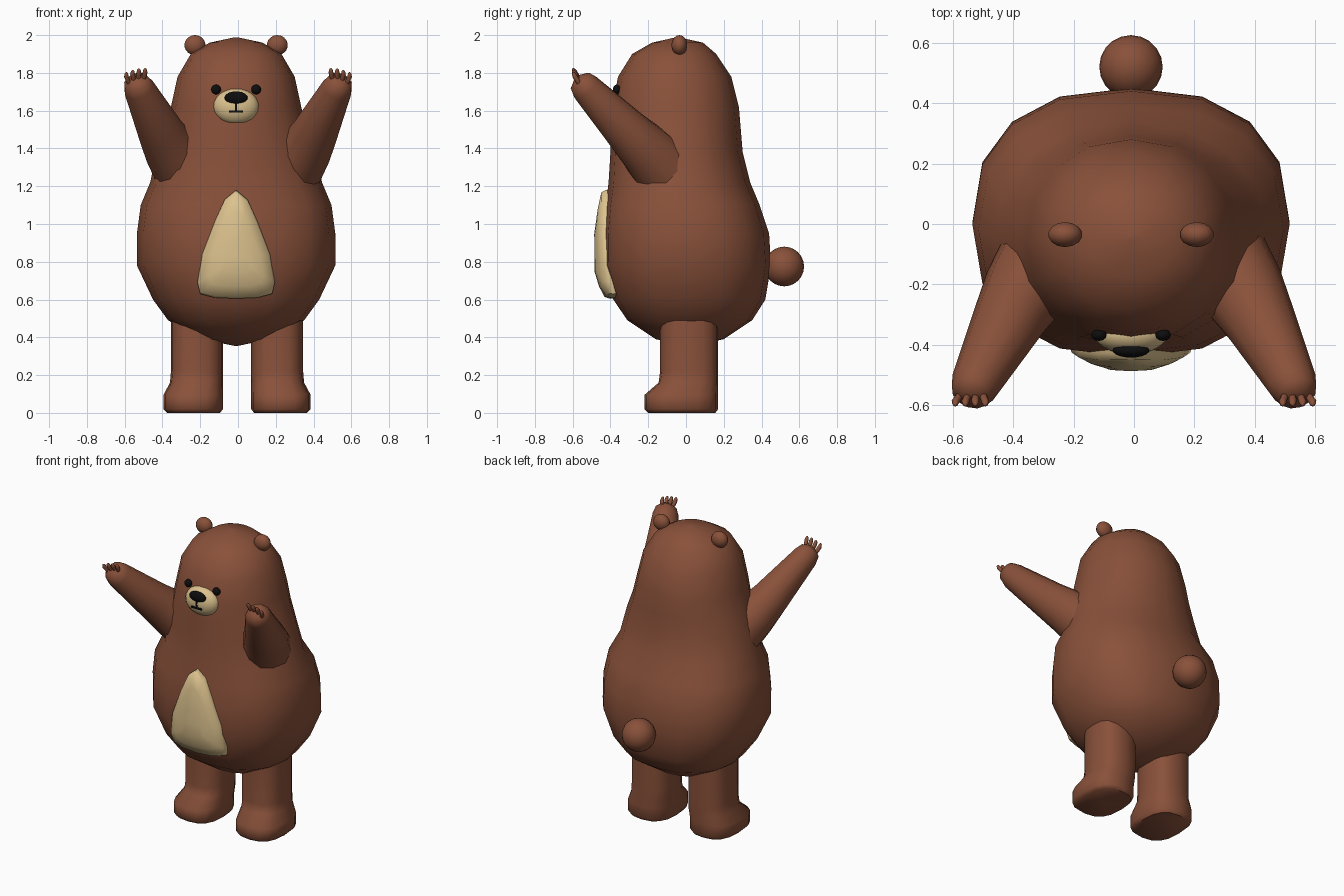
import bpy, bmesh
from math import sin, cos, pi, radians, copysign
from mathutils import Vector

if "Cube" in bpy.data.objects:
    bpy.data.objects.remove(bpy.data.objects["Cube"], do_unlink=True)

CX = -0.01  # centre line of the body


def material(name, rgb):
    m = bpy.data.materials.new(name)
    m.use_nodes = True
    m.diffuse_color = (*rgb, 1)
    bsdf = m.node_tree.nodes["Principled BSDF"]
    bsdf.inputs["Base Color"].default_value = (*rgb, 1)
    bsdf.inputs["Roughness"].default_value = 0.8
    return m


BROWN = material("brown fur", (0.25, 0.082, 0.042))
TAN = material("tan fur", (0.72, 0.54, 0.27))
BLACK = material("black", (0.004, 0.004, 0.004))


def finish(name, bm, mat, angle=60):
    bmesh.ops.remove_doubles(bm, verts=bm.verts, dist=0.0005)
    bmesh.ops.recalc_face_normals(bm, faces=bm.faces)
    mesh = bpy.data.meshes.new(name)
    bm.to_mesh(mesh)
    bm.free()
    mesh.materials.append(mat)
    obj = bpy.data.objects.new(name, mesh)
    bpy.context.collection.objects.link(obj)
    bpy.ops.object.select_all(action="DESELECT")
    obj.select_set(True)
    bpy.context.view_layer.objects.active = obj
    bpy.ops.object.shade_smooth_by_angle(angle=radians(angle))
    return obj


def loft(name, rings, mat, angle=60):
    """Skin a list of equal point loops and close both ends."""
    bm = bmesh.new()
    loops = [[bm.verts.new(p) for p in ring] for ring in rings]
    n = len(loops[0])
    for a, b in zip(loops, loops[1:]):
        for i in range(n):
            j = (i + 1) % n
            bm.faces.new((a[i], a[j], b[j], b[i]))
    bm.faces.new(loops[0])
    bm.faces.new(loops[-1])
    return finish(name, bm, mat, angle)


def oval(z, x0, x1, y0, y1, power=2.0, n=16):
    """Level rounded loop inside the given bounds."""
    def c(v):
        return copysign(abs(v) ** (2 / power), v)
    turns = [2 * pi * i / n for i in range(n)]
    return [Vector(((x0 + x1) / 2 + (x1 - x0) / 2 * c(cos(t)),
                    (y0 + y1) / 2 + (y1 - y0) / 2 * c(sin(t)), z)) for t in turns]


def tube(name, path, mat, n=12):
    """Round limb through (point, radius) pairs."""
    pts = [Vector(p) for p, r in path]
    rings = []
    for i, (p, r) in enumerate(path):
        d = (pts[min(i + 1, len(pts) - 1)] - pts[max(i - 1, 0)]).normalized()
        u = d.cross(Vector((0, 0.3, 1))).normalized()
        v = d.cross(u)
        rings.append([pts[i] + r * (u * cos(2 * pi * k / n) + v * sin(2 * pi * k / n))
                      for k in range(n)])
    return loft(name, rings, mat)


def ball(name, loc, size, mat, seg=20):
    bm = bmesh.new()
    bmesh.ops.create_uvsphere(bm, u_segments=seg, v_segments=seg // 2 + 2, radius=1)
    bmesh.ops.scale(bm, vec=size, verts=bm.verts)
    bmesh.ops.translate(bm, vec=loc, verts=bm.verts)
    return finish(name, bm, mat)


def box(name, loc, size, mat):
    bm = bmesh.new()
    bmesh.ops.create_cube(bm, size=1)
    bmesh.ops.scale(bm, vec=size, verts=bm.verts)
    bmesh.ops.translate(bm, vec=loc, verts=bm.verts)
    return finish(name, bm, mat, 30)


# Body and head in one skin: height, half width, front y, back y
profile = [(0.355, 0, 0.02, 0.02), (0.39, 0.18, -0.16, 0.2), (0.49, 0.36, -0.31, 0.35),
           (0.6, 0.44, -0.385, 0.42), (0.78, 0.525, -0.44, 0.45), (0.95, 0.525, -0.44, 0.44),
           (1.1, 0.505, -0.425, 0.39), (1.22, 0.455, -0.41, 0.34), (1.38, 0.42, -0.4, 0.3),
           (1.5, 0.375, -0.395, 0.29), (1.62, 0.345, -0.39, 0.28), (1.78, 0.31, -0.36, 0.24),
           (1.9, 0.24, -0.285, 0.16), (1.96, 0.14, -0.18, 0.09), (1.988, 0, -0.045, -0.045)]
# End loops shrink to a tiny radius so that the caps stay closed
loft("body", [oval(z, CX - max(w, 0.01), CX + max(w, 0.01), f - 0.01 * (w == 0),
                   b + 0.01 * (w == 0), 2.4 if z < 1.2 else 2.1)
              for z, w, f, b in profile], BROWN)

# Belly patch: half outline from top to bottom, raised like a cushion
half = [(0, 1.18), (0.06, 1.13), (0.11, 1.02), (0.18, 0.84), (0.205, 0.69),
        (0.19, 0.63), (0.115, 0.61), (0, 0.605)]
outline = half + [(-x, z) for x, z in half[-2:0:-1]]


def patch_ring(scale, out):
    ring = []
    for x, z in outline:
        x, z = x * scale, 0.82 + (z - 0.82) * scale
        skin = -0.44 + 0.9 * max(0, 0.8 - z) ** 2 + 0.06 * max(0, z - 0.95) + 0.7 * x * x
        ring.append(Vector((CX + x, skin - out, z)))
    return ring


loft("belly_patch", [patch_ring(0.98, -0.06), patch_ring(1, 0.0), patch_ring(0.96, 0.022),
                     patch_ring(0.7, 0.036), patch_ring(0.35, 0.046)], TAN, 50)

# Muzzle, nose and mouth
ball("muzzle", (CX, -0.365, 1.622), (0.12, 0.067, 0.095), TAN)
ball("nose", (CX, -0.418, 1.668), (0.061, 0.024, 0.034), BLACK)
box("mouth_stem", (CX, -0.43, 1.618), (0.012, 0.009, 0.05), BLACK)
box("mouth_line", (CX, -0.429, 1.595), (0.075, 0.009, 0.012), BLACK)

ball("tail", (CX, 0.52, 0.775), (0.105, 0.105, 0.105), BROWN)

# Paired parts
for side, s in (("left", 1), ("right", -1)):
    ball(side + "_eye", (CX + s * 0.106, -0.367, 1.712), (0.026, 0.02, 0.026), BLACK, 12)
    ball(side + "_ear", (CX + s * 0.218, -0.035, 1.947), (0.057, 0.042, 0.053), BROWN, 14)

    tube(side + "_arm", [((s * x, y, z), r) for x, y, z, r in (
        (0.25, -0.08, 1.25, 0.18), (0.36, -0.22, 1.4, 0.142), (0.41, -0.31, 1.49, 0.122),
        (0.525, -0.53, 1.72, 0.082), (0.54, -0.56, 1.755, 0.066),
        (0.545, -0.575, 1.77, 0.03))], BROWN)

    # Four stubby fingers fanned across the paw
    for k in range(4):
        x, z = 0.5 + 0.025 * k, 1.785 - 0.005 * k * k / 2
        tip = x + 0.008 * (k - 1)
        tube(f"{side}_finger_{k + 1}", [
            ((s * x, -0.565, z - 0.02), 0.012), ((s * tip, -0.588, z + 0.018), 0.013),
            ((s * tip, -0.596, z + 0.034), 0.009), ((s * tip, -0.599, z + 0.04), 0.003)],
            BROWN, 8)

    # Leg with the foot turned outwards
    leg = [(0, 0.09, 0.37, -0.2, 0.155), (0.02, 0.075, 0.39, -0.22, 0.17),
           (0.095, 0.075, 0.39, -0.22, 0.17), (0.16, 0.075, 0.355, -0.145, 0.17),
           (0.22, 0.075, 0.35, -0.137, 0.17), (0.55, 0.075, 0.35, -0.137, 0.17)]
    loft(side + "_leg", [oval(z, *sorted((s * a - 0.005, s * b - 0.005)), f, k, 2.6)
                         for z, a, b, f, k in leg], BROWN, 50)
